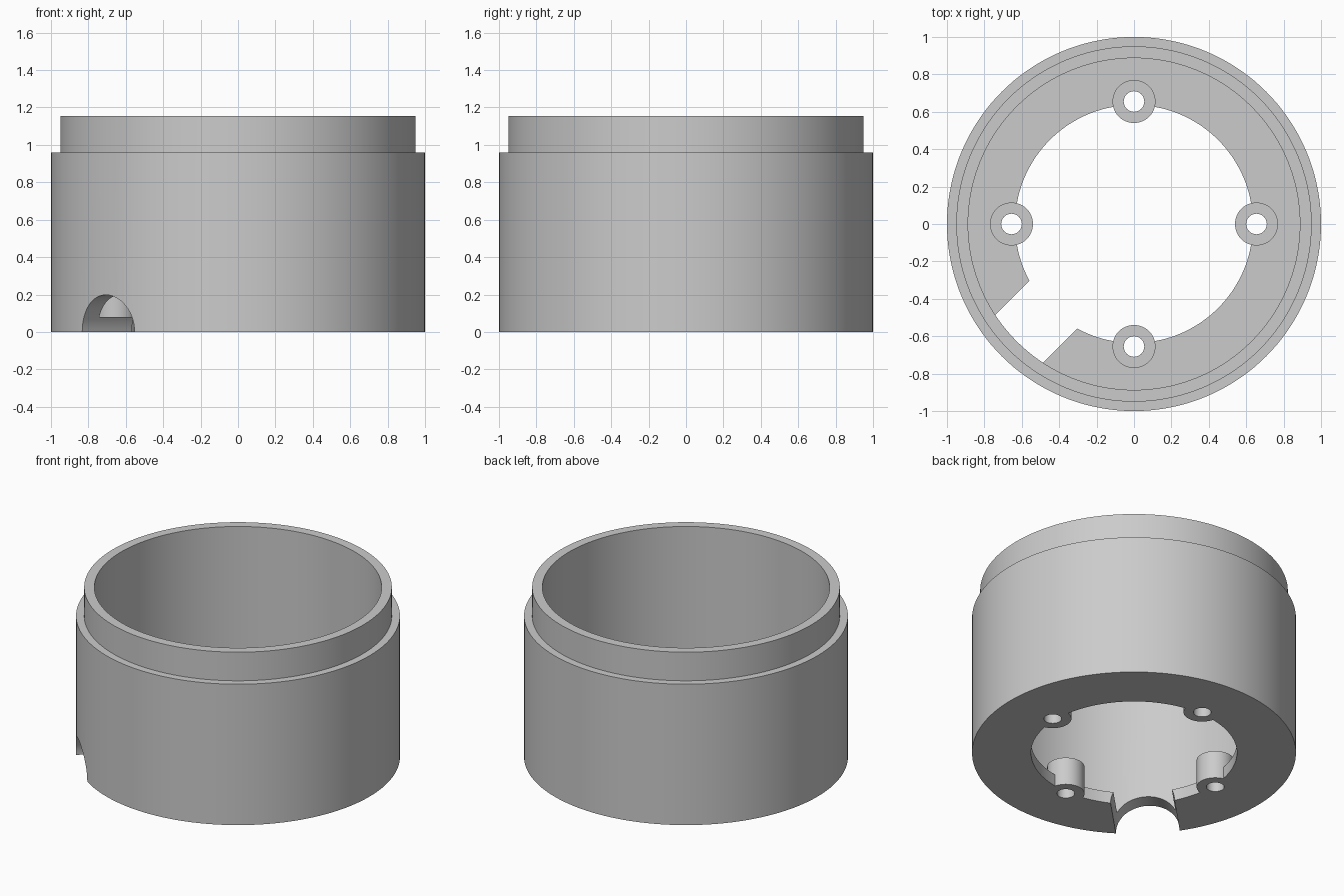
import bpy, bmesh, math
from mathutils import Matrix, Vector

cube = bpy.data.objects.get("Cube")
if cube:
    bpy.data.objects.remove(cube, do_unlink=True)

grey = bpy.data.materials.new("plain grey")
grey.use_nodes = True
colour = (0.6, 0.6, 0.6, 1)
grey.diffuse_color = colour
grey.node_tree.nodes["Principled BSDF"].inputs["Base Color"].default_value = colour


def make_object(name, bm):
    bmesh.ops.recalc_face_normals(bm, faces=bm.faces)
    mesh = bpy.data.meshes.new(name)
    bm.to_mesh(mesh)
    bm.free()
    mesh.materials.append(grey)
    obj = bpy.data.objects.new(name, mesh)
    bpy.context.collection.objects.link(obj)
    return obj


def lathe(name, profile, steps):
    """Spin a closed (radius, height) outline around the z axis."""
    bm = bmesh.new()
    verts = [bm.verts.new((r, 0, z)) for r, z in profile]
    edges = [bm.edges.new((v, verts[i - 1])) for i, v in enumerate(verts)]
    bmesh.ops.spin(bm, geom=verts + edges, axis=(0, 0, 1), cent=(0, 0, 0),
                   angle=math.tau, steps=steps, use_merge=True)
    bmesh.ops.remove_doubles(bm, verts=bm.verts, dist=1e-5)
    return make_object(name, bm)


def cylinder(name, radius, length, matrix, segments=64):
    bm = bmesh.new()
    bmesh.ops.create_cone(bm, cap_ends=True, segments=segments, radius1=radius,
                          radius2=radius, depth=length, matrix=matrix)
    return make_object(name, bm)


def combine(target, tool, operation):
    mod = target.modifiers.new(operation.lower(), 'BOOLEAN')
    mod.object, mod.operation, mod.solver = tool, operation, 'EXACT'
    bpy.context.view_layer.objects.active = target
    bpy.ops.object.modifier_apply(modifier=mod.name)
    bpy.data.objects.remove(tool, do_unlink=True)


# Cup with stepped rim and a ring-shaped floor
floor_top, boss_top = 0.08, 0.19
housing = lathe("housing", [(0.636, 0), (1, 0), (1, 0.96), (0.95, 0.96),
                            (0.95, 1.155), (0.887, 1.155),
                            (0.887, floor_top), (0.636, floor_top)], 144)

# Four screw bosses, joined to the floor and then bored through
spots = [Matrix.Rotation(i * math.pi / 2, 3, 'Z') @ Vector((0.655, 0, boss_top / 2))
         for i in range(4)]
for spot in spots:
    combine(housing, cylinder("boss", 0.115, boss_top, Matrix.Translation(spot)), 'UNION')
for spot in spots:
    combine(housing, cylinder("bore", 0.055, 1, Matrix.Translation(spot), 48), 'DIFFERENCE')

# Arched cable notch through wall and floor at the front right
notch_place = (Matrix.Rotation(math.radians(225), 4, 'Z')
               @ Matrix.Translation((0.8, 0, 0))
               @ Matrix.Rotation(math.pi / 2, 4, 'Y'))
combine(housing, cylinder("cable_notch", 0.198, 0.8, notch_place), 'DIFFERENCE')

# Smooth round walls, crisp edges
bpy.ops.object.select_all(action='DESELECT')
housing.select_set(True)
bpy.context.view_layer.objects.active = housing
bpy.ops.object.shade_smooth_by_angle(angle=math.radians(30))
